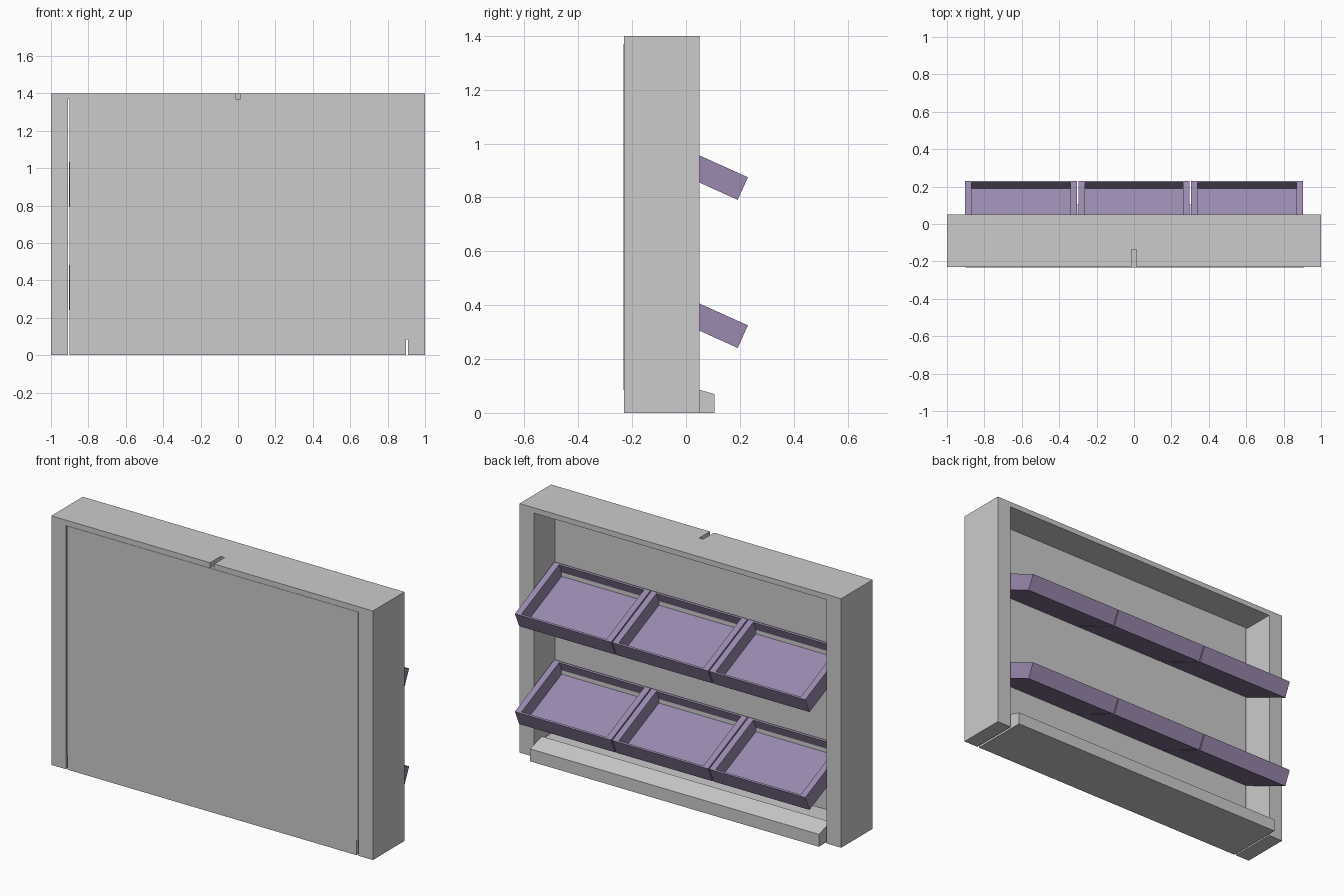
import bpy, bmesh
from math import radians
from mathutils import Matrix

if "Cube" in bpy.data.objects:
    bpy.data.objects.remove(bpy.data.objects["Cube"])

purple = bpy.data.materials.new("tray_purple")
purple.diffuse_color = (0.32, 0.25, 0.42, 1)
purple.use_nodes = True
purple.node_tree.nodes["Principled BSDF"].inputs["Base Color"].default_value = purple.diffuse_color


def finish(name, bm, mat=None):
    bmesh.ops.recalc_face_normals(bm, faces=bm.faces)
    me = bpy.data.meshes.new(name)
    bm.to_mesh(me)
    bm.free()
    ob = bpy.data.objects.new(name, me)
    bpy.context.collection.objects.link(ob)
    if mat:
        me.materials.append(mat)
    return ob


def extrude(name, pts, vec):
    """Closed profile of 3D points swept along vec."""
    bm = bmesh.new()
    face = bm.faces.new([bm.verts.new(p) for p in pts])
    new = bmesh.ops.extrude_face_region(bm, geom=[face])["geom"]
    bmesh.ops.translate(bm, vec=vec, verts=[v for v in new if isinstance(v, bmesh.types.BMVert)])
    return finish(name, bm)


def box(name, x0, x1, y0, y1, z0, z1):
    return extrude(name, [(x0, y0, z0), (x1, y0, z0), (x1, y1, z0), (x0, y1, z0)], (0, 0, z1 - z0))


# Outer frame: two posts and the top board in one piece
arch = [(-1, 0), (-0.91, 0), (-0.91, 1.37), (0.91, 1.37), (0.91, 0), (1, 0), (1, 1.4), (-1, 1.4)]
frame = extrude("frame", [(x, -0.23, z) for x, z in arch], (0, 0.28, 0))

# Small cable slot in the top board
slot = box("slot_cutter", -0.0125, 0.0125, -0.3, -0.135, 1.35, 1.45)
slot.hide_render = True
slot.hide_viewport = True
cut = frame.modifiers.new("slot", "BOOLEAN")
cut.operation = "DIFFERENCE"
cut.solver = "EXACT"
cut.object = slot

# Thick panel closing the front side
box("panel", -0.9, 0.91, -0.232, -0.135, 0.085, 1.37)

# Plinth with a sloping lip
lip = [(-0.23, 0), (0.105, 0), (0.105, 0.07), (0.0, 0.1), (-0.02, 0.085), (-0.23, 0.085)]
extrude("plinth", [(-0.9, y, z) for y, z in lip], (1.797, 0, 0))

# Open display trays, origin at the upper front edge, then tilted
DEPTH, HEIGHT, FLOOR = 0.385, 0.092, 0.015


def tray(name, x0, x1, y, z):
    bm = bmesh.new()
    bmesh.ops.create_cube(bm, size=1)
    bmesh.ops.scale(bm, vec=(x1 - x0, DEPTH, HEIGHT), verts=bm.verts)
    bmesh.ops.translate(bm, vec=(0, -DEPTH / 2, -HEIGHT / 2), verts=bm.verts)
    bm.normal_update()
    top = max(bm.faces, key=lambda f: f.normal.z)
    # Rim: wide at the sides, thin at front and back
    inner = bmesh.ops.extrude_face_region(bm, geom=[top])["geom"]
    bm.faces.remove(top)
    vs = [v for v in inner if isinstance(v, bmesh.types.BMVert)]
    half = (x1 - x0) / 2
    for v in vs:
        v.co.x *= (half - 0.035) / half
        v.co.y += 0.01 if v.co.y < -DEPTH / 2 else -0.01
    # Sink the floor
    floor = [f for f in inner if isinstance(f, bmesh.types.BMFace)][0]
    deep = bmesh.ops.extrude_face_region(bm, geom=[floor])["geom"]
    bm.faces.remove(floor)
    bmesh.ops.translate(bm, vec=(0, 0, FLOOR - HEIGHT),
                        verts=[v for v in deep if isinstance(v, bmesh.types.BMVert)])
    bmesh.ops.transform(bm, verts=bm.verts,
                        matrix=Matrix.Translation(((x0 + x1) / 2, y, z)) @ Matrix.Rotation(radians(-24.3), 4, 'X'))
    return finish(name, bm, purple)


spans = [(-0.903, -0.305), (-0.298, 0.298), (0.305, 0.903)]
for row, z in (("lower", 0.325), ("upper", 0.875)):
    for i, (x0, x1) in enumerate(spans):
        tray(f"{row}_tray_{i + 1}", x0, x1, 0.23, z)
